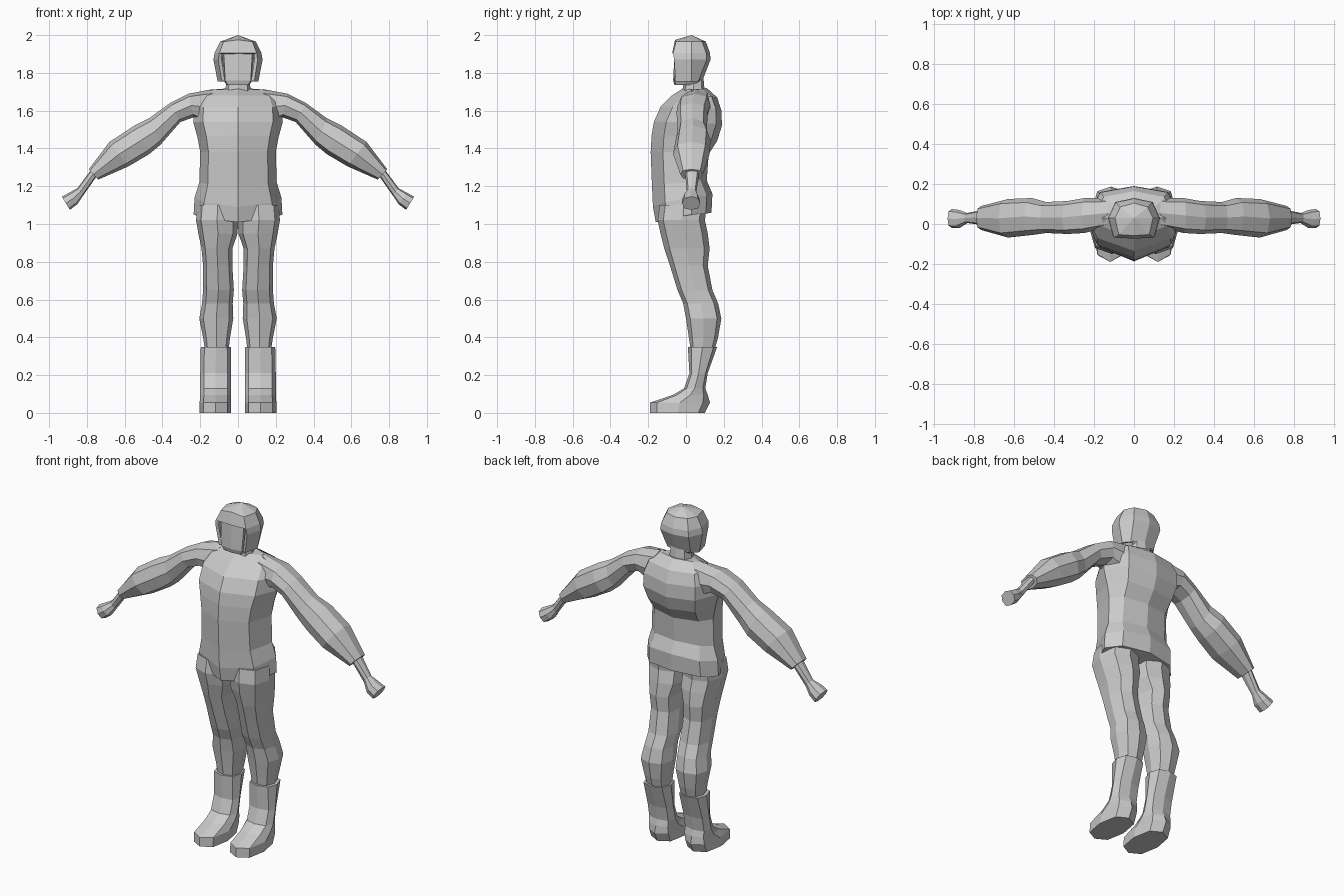
import bpy, bmesh, math
from mathutils import Vector as V

grey = bpy.data.materials.new("light_grey")
grey.diffuse_color = (0.6, 0.6, 0.6, 1)


def finish(name, bm, mirror=False):
    bmesh.ops.recalc_face_normals(bm, faces=bm.faces)
    me = bpy.data.meshes.new(name)
    bm.to_mesh(me)
    bm.free()
    me.materials.append(grey)
    ob = bpy.data.objects.new(name, me)
    bpy.context.collection.objects.link(ob)
    if mirror:
        ob.modifiers.new("mirror", 'MIRROR').use_mirror_merge = False
    return ob


def loft(name, rings, mirror=False):
    """Skin a list of equal-length rings and cap both ends."""
    bm = bmesh.new()
    vs = [[bm.verts.new(p) for p in r] for r in rings]
    n = len(vs[0])
    for a, b in zip(vs, vs[1:]):
        for i in range(n):
            j = (i + 1) % n
            bm.faces.new((a[i], a[j], b[j], b[i]))
    bm.faces.new(vs[0][::-1])
    bm.faces.new(vs[-1])
    return finish(name, bm, mirror)


def octagon(u, l, y0, y1, k=0.76):
    """Eight-sided section between points u and l (x, z), spanning y0..y1."""
    c = V(((u[0] + l[0]) / 2, (y0 + y1) / 2, (u[1] + l[1]) / 2))
    a = V(((u[0] - l[0]) / 2, 0, (u[1] - l[1]) / 2))
    b = V((0, (y1 - y0) / 2, 0))
    return [c + a * p + b * q for p, q in
            ((1, 0), (k, k), (0, 1), (-k, k), (-1, 0), (-k, -k), (0, -1), (k, -k))]


def level(z, x0, x1, y0, y1, k=0.76):
    return octagon((x1, z), (x0, z), y0, y1, k)


def body_ring(zf, zs, zb, w, yf, yb):
    """Torso section with a ridge at the chest centre; zf/zs/zb tilt it."""
    half = [(0, yf, zf), (0.78 * w, yf + 0.065, (zf + zs) / 2), (w, 0.03, zs),
            (0.72 * w, yb - 0.03, (zb + zs) / 2), (0, yb, zb)]
    return [V(p) for p in half] + [V((-x, y, z)) for x, y, z in half[3:0:-1]]


# jacket, hem to collar
loft("jacket", [body_ring(*r) for r in (
    (1.01, 1.05, 1.06, 0.235, -0.16, 0.135),
    (1.09, 1.14, 1.16, 0.23, -0.175, 0.14),
    (1.20, 1.22, 1.23, 0.205, -0.18, 0.11),
    (1.38, 1.38, 1.37, 0.20, -0.187, 0.12),
    (1.47, 1.46, 1.44, 0.215, -0.182, 0.165),
    (1.54, 1.54, 1.52, 0.237, -0.17, 0.19),
    (1.62, 1.62, 1.60, 0.235, -0.135, 0.188),
    (1.68, 1.68, 1.67, 0.21, -0.075, 0.165),
    (1.715, 1.71, 1.72, 0.14, -0.02, 0.11))])

# sleeves
loft("sleeve", [octagon(*r) for r in (
    ((0.13, 1.715), (0.16, 1.52), -0.02, 0.13),
    ((0.26, 1.69), (0.235, 1.565), -0.045, 0.13),
    ((0.36, 1.64), (0.305, 1.54), -0.05, 0.115),
    ((0.47, 1.56), (0.41, 1.42), -0.045, 0.11),
    ((0.55, 1.52), (0.47, 1.37), -0.055, 0.13),
    ((0.68, 1.435), (0.58, 1.305), -0.068, 0.125),
    ((0.79, 1.29), (0.74, 1.235), -0.03, 0.09))], True)

# hands
loft("hand", [octagon(*r) for r in (
    ((0.78, 1.285), (0.75, 1.25), -0.005, 0.07),
    ((0.85, 1.19), (0.82, 1.15), 0.005, 0.055),
    ((0.895, 1.165), (0.85, 1.105), -0.02, 0.07),
    ((0.933, 1.145), (0.89, 1.075), -0.02, 0.075))], True)

# trouser legs
loft("trouser_leg", [level(*r) for r in (
    (1.10, 0.0, 0.215, -0.14, 0.11),
    (1.02, 0.0, 0.222, -0.15, 0.10),
    (0.95, 0.002, 0.21, -0.135, 0.115),
    (0.87, 0.03, 0.193, -0.115, 0.125),
    (0.78, 0.03, 0.185, -0.085, 0.115),
    (0.65, 0.022, 0.185, -0.045, 0.14),
    (0.58, 0.028, 0.19, -0.015, 0.17),
    (0.50, 0.025, 0.205, 0.0, 0.187),
    (0.40, 0.042, 0.185, 0.015, 0.17),
    (0.33, 0.05, 0.175, 0.025, 0.15))], True)

# boots
loft("boot", [level(*r) for r in (
    (0.35, 0.038, 0.197, 0.01, 0.165),
    (0.21, 0.036, 0.2, 0.018, 0.115),
    (0.13, 0.036, 0.2, -0.01, 0.102),
    (0.095, 0.036, 0.2, -0.07, 0.115),
    (0.055, 0.036, 0.203, -0.19, 0.127),
    (0.0, 0.036, 0.203, -0.19, 0.1))], True)

# neck and face
loft("neck", [level(*r) for r in (
    (1.69, -0.07, 0.07, -0.02, 0.10), (1.80, -0.055, 0.055, -0.01, 0.09))])
loft("face", [level(*r, 0.9) for r in (
    (1.735, -0.06, 0.06, -0.06, 0.05),
    (1.76, -0.075, 0.075, -0.068, 0.08),
    (1.92, -0.085, 0.085, -0.06, 0.10))])

# helmet: rings with the face opening left out below the brow
bm = bmesh.new()
rows = []
for z, w, yf, yb in ((1.755, 0.108, -0.06, 0.085), (1.87, 0.13, -0.068, 0.13),
                     (1.905, 0.124, -0.073, 0.127), (1.965, 0.095, -0.058, 0.105)):
    brow = 0.01 if z > 1.95 else 0
    half = [(0, yf, z + brow), (0.8 * w, yf + 0.005, z), (w, 0.03, z),
            (0.72 * w, yb - 0.02, z), (0, yb, z)]
    pts = half + [(-x, y, h) for x, y, h in half[3:0:-1]]
    rows.append([bm.verts.new(p) for p in pts])
for k, (a, b) in enumerate(zip(rows, rows[1:])):
    for i in range(8):
        if k < 2 and i in (0, 7):
            continue
        j = (i + 1) % 8
        bm.faces.new((a[i], a[j], b[j], b[i]))
top = bm.verts.new((0, 0.03, 2.0))
for i in range(8):
    bm.faces.new((rows[-1][i], rows[-1][(i + 1) % 8], top))
bmesh.ops.delete(bm, geom=[v for v in bm.verts if not v.link_faces], context='VERTS')
helmet = finish("helmet", bm)
shell = helmet.modifiers.new("thickness", 'SOLIDIFY')
shell.thickness = 0.018
shell.offset = -1
